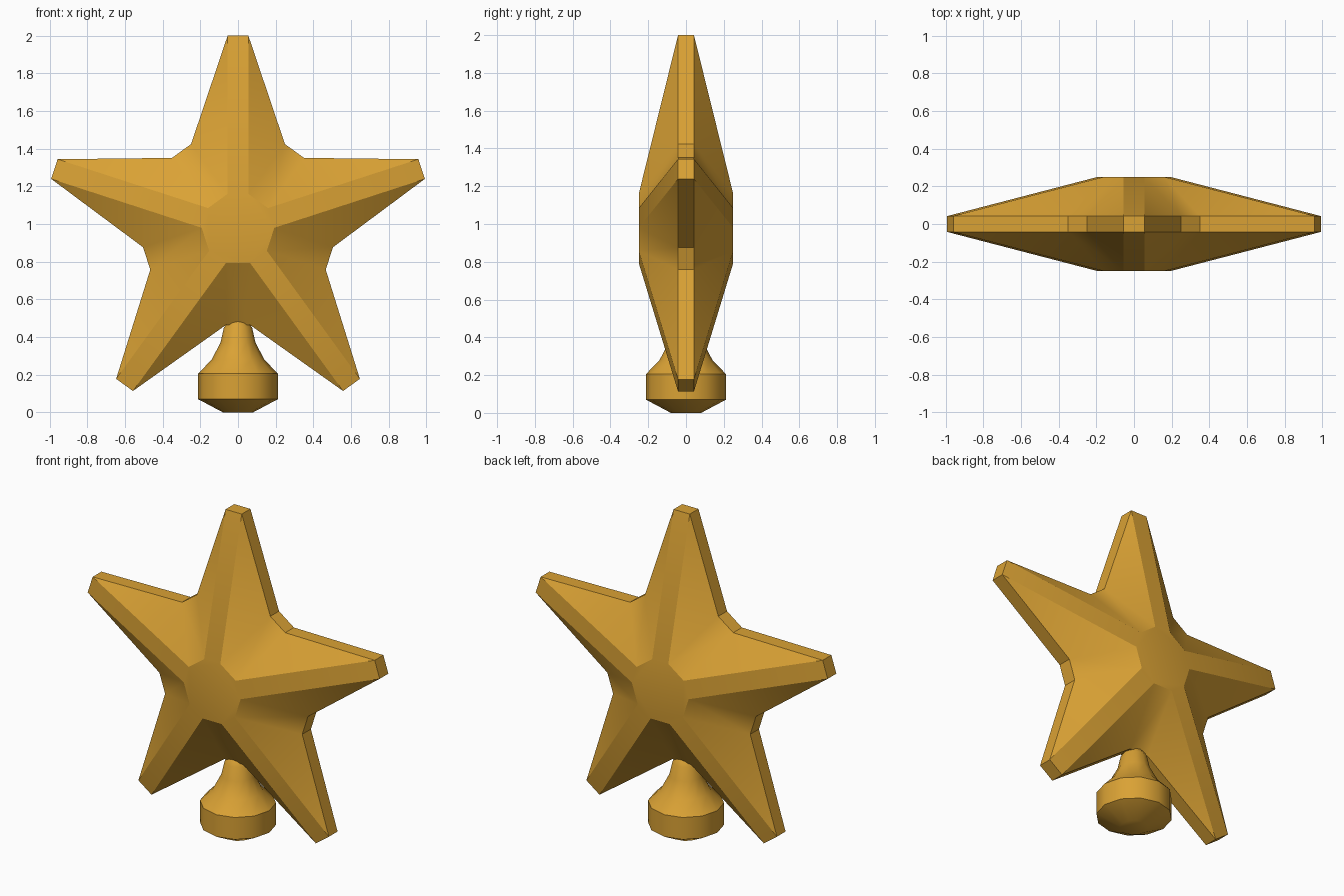
import bpy, bmesh
from math import sin, cos, radians, tau

if "Cube" in bpy.data.objects:
    bpy.data.objects.remove(bpy.data.objects["Cube"])

gold = bpy.data.materials.new("gold")
gold.diffuse_color = (0.70, 0.36, 0.035, 1)
gold.use_nodes = True
gold.node_tree.nodes["Principled BSDF"].inputs["Base Color"].default_value = gold.diffuse_color


def finish(bm, name, angle):
    bmesh.ops.recalc_face_normals(bm, faces=bm.faces)
    mesh = bpy.data.meshes.new(name)
    bm.to_mesh(mesh)
    bm.free()
    mesh.materials.append(gold)
    ob = bpy.data.objects.new(name, mesh)
    bpy.context.collection.objects.link(ob)
    bpy.ops.object.select_all(action='DESELECT')
    ob.select_set(True)
    bpy.context.view_layer.objects.active = ob
    bpy.ops.object.shade_smooth_by_angle(angle=radians(angle))
    return ob


# Five-armed star: blunt tips, thin rim, raised flat hub on both sides
CENTRE_Z = 0.975
TIP_R, VALLEY_R, HUB_R = 1.025, 0.51, 0.185
TIP_W, VALLEY_W = 0.055, 0.0625
RIM_Y, HUB_Y = 0.042, 0.25


def star_pair(bm, turn, radius, half, y):
    t = tau * turn / 5
    return [bm.verts.new((radius * sin(t) + s * half * cos(t), y,
                          CENTRE_Z + radius * cos(t) - s * half * sin(t)))
            for s in (-1, 1)]


bm = bmesh.new()
rims = []
for side in (-1, 1):
    tips = [star_pair(bm, k, TIP_R, TIP_W, side * RIM_Y) for k in range(5)]
    valleys = [star_pair(bm, k + 0.5, VALLEY_R, VALLEY_W, side * RIM_Y) for k in range(5)]
    hubs = [star_pair(bm, k, HUB_R, TIP_W, side * HUB_Y) for k in range(5)]
    for k in range(5):
        n = (k + 1) % 5
        bm.faces.new((tips[k][0], tips[k][1], hubs[k][1], hubs[k][0]))
        bm.faces.new((tips[k][1], valleys[k][0], hubs[k][1]))
        bm.faces.new((valleys[k][0], valleys[k][1], hubs[n][0], hubs[k][1]))
        bm.faces.new((valleys[k][1], tips[n][0], hubs[n][0]))
    bm.faces.new([v for pair in hubs for v in pair])
    rims.append([v for k in range(5) for v in tips[k] + valleys[k]])
front, back = rims
for i in range(20):
    j = (i + 1) % 20
    bm.faces.new((front[i], front[j], back[j], back[i]))
finish(bm, "star", 25)

# Turned knob under the star
profile = [(0.08, 0), (0.212, 0.07), (0.212, 0.205), (0.14, 0.28), (0.093, 0.37),
           (0.075, 0.45), (0.04, 0.5), (0.012, 0.515)]
SIDES = 12
bm = bmesh.new()
rings = [[bm.verts.new((r * cos(tau * i / SIDES), r * sin(tau * i / SIDES), z))
          for i in range(SIDES)] for r, z in profile]
for low, high in zip(rings, rings[1:]):
    for i in range(SIDES):
        j = (i + 1) % SIDES
        bm.faces.new((low[i], low[j], high[j], high[i]))
bm.faces.new(rings[0])
bm.faces.new(rings[-1])
finish(bm, "base_knob", 35)
